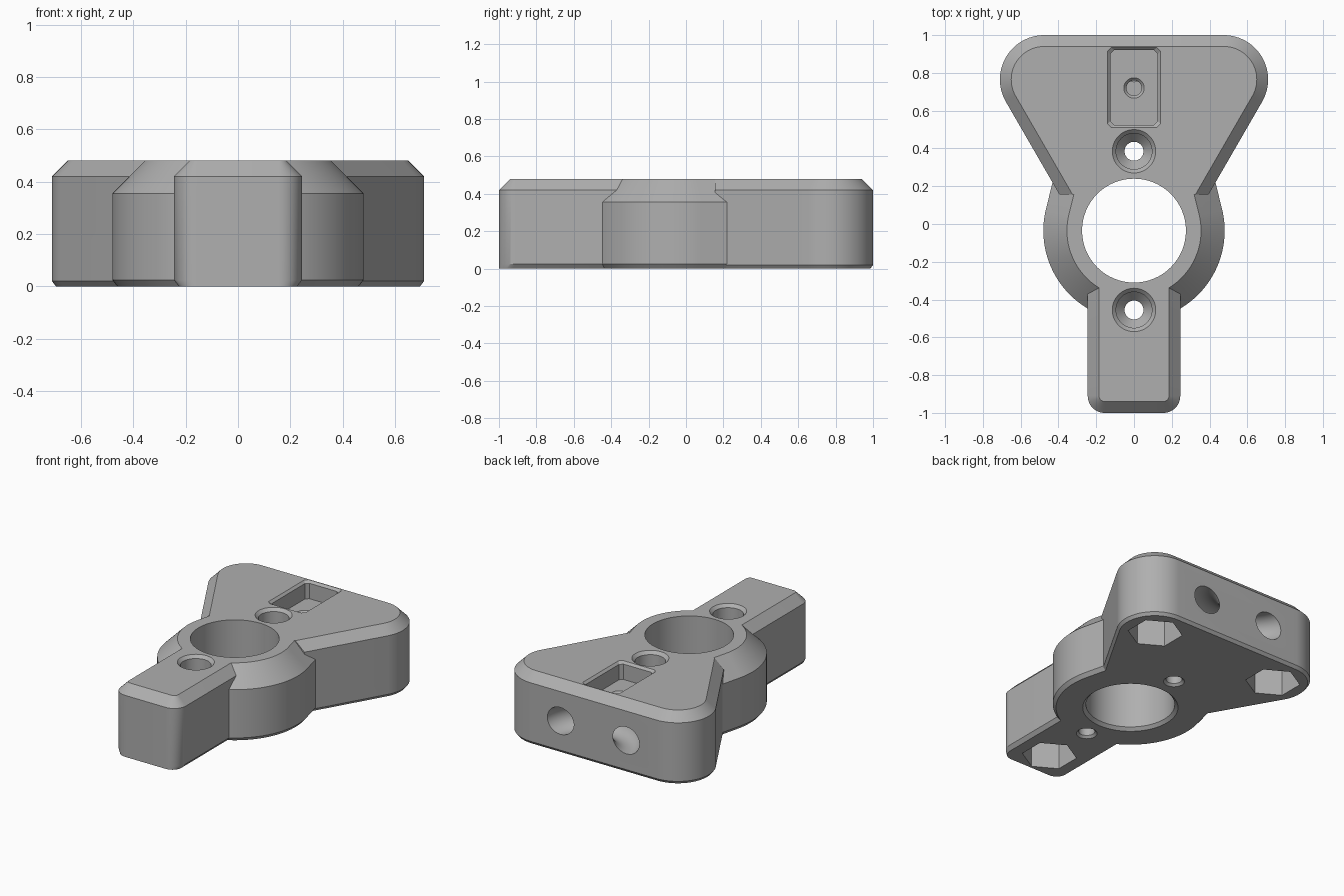
import bpy
import bmesh
from math import sin, cos, pi, radians

if "Cube" in bpy.data.objects:
    bpy.data.objects.remove(bpy.data.objects["Cube"], do_unlink=True)

HEIGHT = 0.48
HUB_Y = -0.035

grey = bpy.data.materials.new("plain grey")
grey.use_nodes = True
grey.diffuse_color = (0.43, 0.43, 0.43, 1)
grey.node_tree.nodes["Principled BSDF"].inputs["Base Color"].default_value = grey.diffuse_color


def arc(x, y, r, start, end, steps):
    """Points along an arc, angles in degrees."""
    angles = [radians(start + (end - start) * i / steps) for i in range(steps + 1)]
    return [(x + r * cos(a), y + r * sin(a)) for a in angles]


def circle(x, y, r, sides=64, turn=0):
    return arc(x, y, r, turn, turn + 360, sides)[:-1]


def mirrored(half):
    """Close a right-hand outline with its mirror image."""
    return half + [(-x, y) for x, y in reversed(half)]


def loft(name, layers):
    """Solid through equal-length outlines, given as (outline, height)."""
    bm = bmesh.new()
    rings = [[bm.verts.new((x, y, z)) for x, y in ring] for ring, z in layers]
    n = len(rings[0])
    for low, high in zip(rings, rings[1:]):
        for i in range(n):
            j = (i + 1) % n
            bm.faces.new((low[i], low[j], high[j], high[i]))
    bm.faces.new(rings[0][::-1])
    bm.faces.new(rings[-1])
    bmesh.ops.recalc_face_normals(bm, faces=bm.faces[:])
    mesh = bpy.data.meshes.new(name)
    bm.to_mesh(mesh)
    bm.free()
    mesh.materials.append(grey)
    obj = bpy.data.objects.new(name, mesh)
    bpy.context.collection.objects.link(obj)
    return obj


def combine(target, tool, operation):
    mod = target.modifiers.new(operation.lower(), "BOOLEAN")
    mod.operation = operation
    mod.solver = "EXACT"
    mod.object = tool
    bpy.context.view_layer.objects.active = target
    bpy.ops.object.modifier_apply(modifier=mod.name)
    bpy.data.objects.remove(tool, do_unlink=True)


def turned(name, x, y, profile):
    """Round cutter from (radius, height) pairs."""
    return loft(name, [(circle(x, y, r), z) for r, z in profile])


# Outlines, each inset by d
def hub_outline(d):
    r, a = 0.48 - d, radians(14)
    end_y = 0.5
    end_x = (r - (end_y - HUB_Y) * sin(a)) / cos(a)
    return mirrored([(0.0001, HUB_Y - r)] + arc(0, HUB_Y, r, -87, 14, 40) + [(end_x, end_y)])


def head_outline(d):
    end_x = 0.394 - d / cos(pi / 6)
    return mirrored([(end_x, 0.155)] + arc(0.475, 0.765, 0.235 - d, -30, 90, 24))


def tail_outline(d, front):
    w, r = 0.245 - d, max(0.09 - d, 0.03)
    y = -1 + front
    return mirrored(arc(w - r, y + r, r, -90, 0, 12) + [(w, -0.2)])


# Main body: hub, wide head and narrow tail
body = loft("bracket_body", [(hub_outline(0.02), 0), (hub_outline(0), 0.025),
                             (hub_outline(0), HEIGHT - 0.125), (hub_outline(0.125), HEIGHT)])
head = loft("head", [(head_outline(0.015), 0), (head_outline(0), 0.02),
                     (head_outline(0), HEIGHT - 0.06), (head_outline(0.06), HEIGHT)])
tail = loft("tail", [(tail_outline(0.02, 0), 0), (tail_outline(0, 0), 0.025),
                     (tail_outline(0, 0), HEIGHT - 0.06), (tail_outline(0.06, 0.06), HEIGHT)])
combine(body, head, "UNION")
combine(body, tail, "UNION")

# Central bore with a bevelled lower rim
cutters = [turned("bore", 0, HUB_Y, [(0.315, -0.02), (0.275, 0.02), (0.275, 0.6)])]

# Two recessed screw holes
for y in (0.385, -0.455):
    cutters.append(turned("screw_hole", 0, y, [
        (0.075, -0.01), (0.05, 0.015), (0.05, 0.24), (0.095, 0.29),
        (0.095, HEIGHT - 0.02), (0.115, HEIGHT), (0.115, 0.6)]))

# Rectangular pocket with a small blind hole in its floor
def pocket_outline(d):
    w, low, high, c = 0.14 - d, 0.51 + d, 0.935 - d, 0.02
    return mirrored([(w - c, low), (w, low + c), (w, high - c), (w - c, high)])

cutters.append(loft("pocket", [(pocket_outline(0.015), 0.36), (pocket_outline(0.015), HEIGHT - 0.015),
                               (pocket_outline(0), HEIGHT), (pocket_outline(0), 0.6)]))
cutters.append(turned("pilot_hole", 0, 0.72, [(0.04, 0.27), (0.04, 0.345), (0.055, 0.361)]))

# Hexagonal sockets underneath
for x, y in ((0.475, 0.77), (-0.475, 0.77), (0, -0.815)):
    hexagon = circle(x, y, 0.17, 6, 30)
    cutters.append(loft("hex_socket", [(hexagon, -0.1), (hexagon, 0.3)]))

# Curved tunnel joining the two openings in the back
bpy.ops.mesh.primitive_torus_add(location=(0, 1.1, 0.22), major_radius=0.27, minor_radius=0.092,
                                 major_segments=64, minor_segments=32)
tunnel = bpy.context.object
tunnel.name = "cord_tunnel"
tunnel.data.materials.append(grey)
cutters.append(tunnel)

for cutter in cutters:
    cutter.hide_render = True
    combine(body, cutter, "DIFFERENCE")

# Smooth the curved walls and keep the edges crisp
bpy.ops.object.select_all(action="DESELECT")
body.select_set(True)
bpy.context.view_layer.objects.active = body
bpy.ops.object.shade_smooth_by_angle(angle=radians(25))
